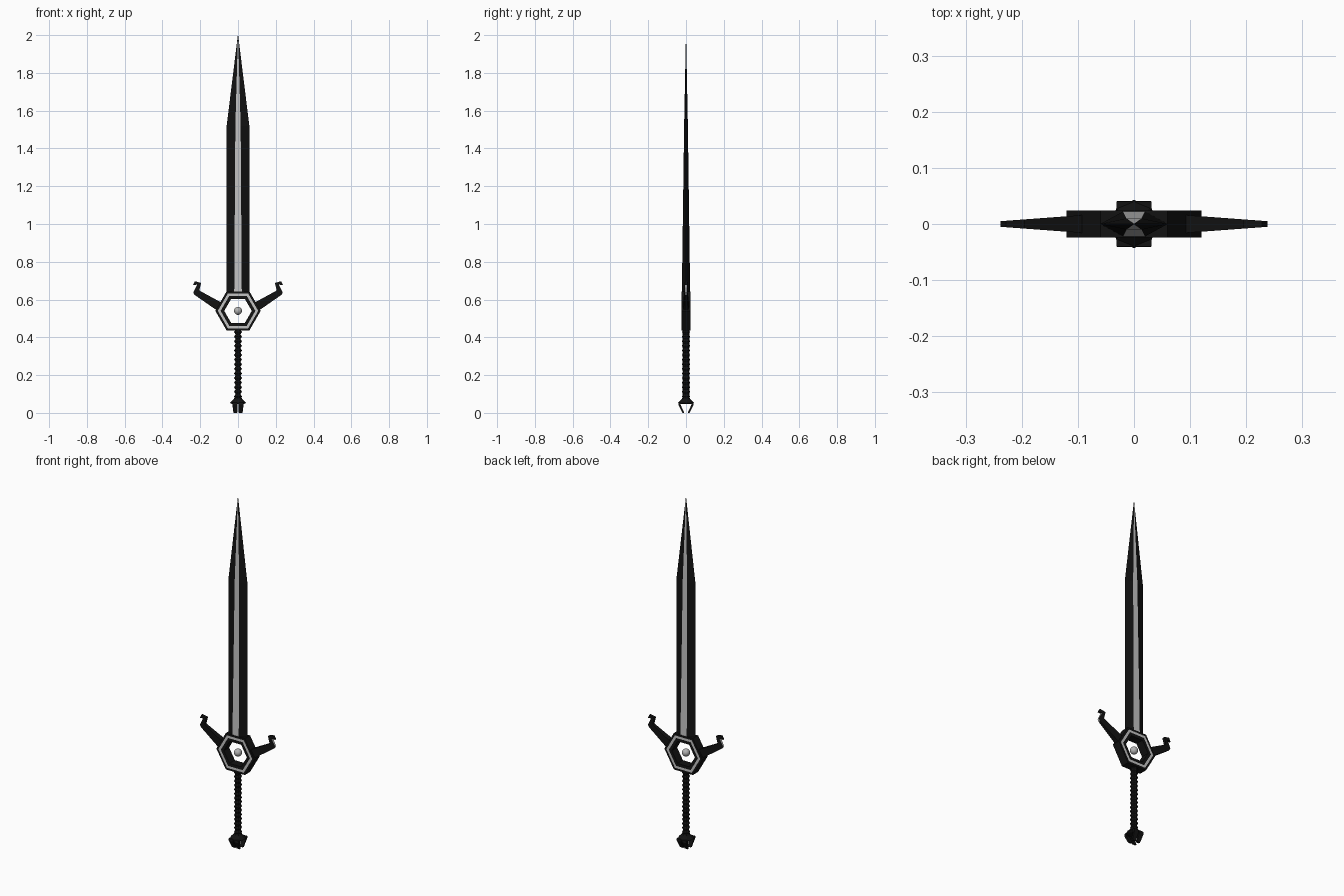
import bpy, bmesh, math

if "Cube" in bpy.data.objects:
    bpy.data.objects.remove(bpy.data.objects["Cube"])

def material(name, v):
    m = bpy.data.materials.new(name)
    m.diffuse_color = (v, v, v, 1)
    m.use_nodes = True
    m.node_tree.nodes["Principled BSDF"].inputs["Base Color"].default_value = m.diffuse_color
    return m

BLACK = material("black steel", 0.006)
SILVER = material("silver", 0.55)
GREY = material("gem grey", 0.45)

def make(name, verts, faces, mats=(BLACK,), rule=None):
    me = bpy.data.meshes.new(name)
    me.from_pydata(verts, [], faces)
    bm = bmesh.new()
    bm.from_mesh(me)
    bmesh.ops.recalc_face_normals(bm, faces=bm.faces)
    bm.to_mesh(me)
    bm.free()
    for m in mats:
        me.materials.append(m)
    if rule:
        for p in me.polygons:
            p.material_index = rule(p)
    ob = bpy.data.objects.new(name, me)
    bpy.context.collection.objects.link(ob)
    return ob

def bridge(name, rings, closed=False, caps=True, **kw):
    """Skin a list of equally sized loops."""
    n, k = len(rings[0]), len(rings)
    verts = [v for r in rings for v in r]
    faces = []
    for i in range(k if closed else k - 1):
        j = (i + 1) % k
        for a in range(n):
            b = (a + 1) % n
            faces.append((i*n + a, i*n + b, j*n + b, j*n + a))
    if caps and not closed:
        faces += [tuple(range(n)), tuple(range((k-1)*n, k*n))]
    return make(name, verts, faces, **kw)

# Blade: flat silver centre strip, black bevels down to the edges
def section(z, w, s, t):
    return [(-w, 0, z), (-s, -t, z), (s, -t, z), (w, 0, z), (s, t, z), (-s, t, z)]

bridge("blade", [section(0.635, 0.06, 0.02, 0.022),
                 section(1.52, 0.06, 0.014, 0.010),
                 section(2.0, 0.0008, 0.0004, 0.0004)],
       mats=(BLACK, SILVER),
       rule=lambda p: int(abs(p.center.x) < 0.001 and abs(p.normal.z) < 0.5))

# Open hexagonal guard with an inlaid silver band on front and back
GZ = 0.54
half = [(0.12, 0.024), (0.107, 0.024), (0.092, 0.024), (0.073, 0.024)]
profile = half + [(r, -y) for r, y in reversed(half)]
bridge("guard_ring",
       [[(r*math.cos(a*math.pi/3), y, GZ + r*math.sin(a*math.pi/3)) for a in range(6)]
        for r, y in profile],
       closed=True, mats=(BLACK, SILVER),
       rule=lambda p: int(abs(p.normal.y) > 0.9 and
                          0.079 < math.hypot(p.center.x, p.center.z - GZ) < 0.092))

# Floating gem in the guard
bpy.ops.mesh.primitive_uv_sphere_add(segments=24, ring_count=12, radius=0.021, location=(0, 0, GZ))
gem = bpy.context.object
gem.name = "gem"
gem.data.materials.append(GREY)
bpy.ops.object.shade_smooth()

# Hooked wings, thinning towards the tip
outline = [(0.09, 0.585), (0.205, 0.648), (0.195, 0.688), (0.228, 0.697), (0.238, 0.677),
           (0.216, 0.679), (0.237, 0.638), (0.230, 0.625), (0.115, 0.545)]
for side, label in ((1, "right"), (-1, "left")):
    def thick(x):
        return 0.016 - 0.011 * (x - 0.09) / 0.148
    bridge("wing_" + label,
           [[(side*x, s*thick(x), z) for x, z in outline] for s in (-1, 1)],
           mats=(BLACK, SILVER),
           rule=lambda p: int(abs(p.normal.x) > 0.8 and abs(p.center.x) > 0.22
                              and p.center.z < 0.67))

# Ribbed grip
rings, ribs = [], 15
for i in range(2*ribs + 1):
    z = 0.075 + i * 0.365 / (2*ribs)
    rx, ry = (0.021, 0.021) if i % 2 else (0.013, 0.017)
    rings.append([(rx*math.cos(a*math.pi/4), ry*math.sin(a*math.pi/4), z) for a in range(8)])
bridge("grip", rings)

# Pommel cap
bridge("pommel_cap",
       [[(r*math.cos(a*math.pi/4), r*math.sin(a*math.pi/4), z) for a in range(8)]
        for r, z in ((0.030, 0.046), (0.043, 0.053), (0.022, 0.073), (0.018, 0.085))])

# Pommel claws, two at the front and two at the back
for sy in (-1, 1):
    for sx in (-1, 1):
        rings = []
        for z, y, x0, x1, t in ((0.056, 0.032, 0.002, 0.031, 0.008),
                                (0.044, 0.035, 0.003, 0.030, 0.006),
                                (0.0, 0.014, 0.004, 0.024, 0.005)):
            rings.append([(sx*x0, sy*(y - t), z), (sx*x1, sy*(y - t), z),
                          (sx*x1, sy*(y + t), z), (sx*x0, sy*(y + t), z)])
        bridge("pommel_claw", rings)
